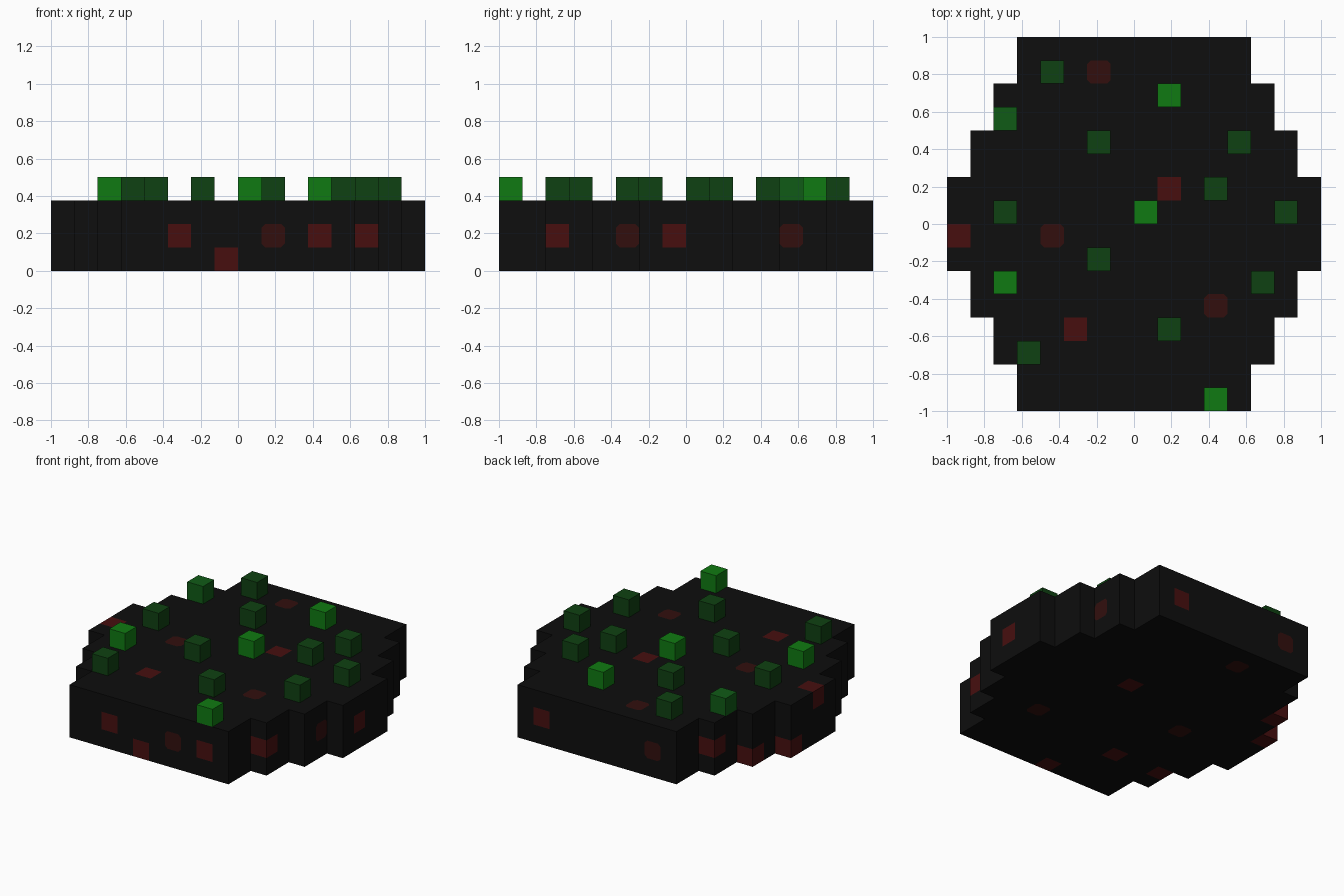
import bpy
import bmesh
import math
from mathutils import Vector

if "Cube" in bpy.data.objects:
    bpy.data.objects.remove(bpy.data.objects["Cube"], do_unlink=True)

CELL = 0.125      # one block
LAYERS = 3        # slab thickness in blocks


def material(name, rgb):
    m = bpy.data.materials.new(name)
    m.use_nodes = True
    m.diffuse_color = (*rgb, 1)
    bsdf = m.node_tree.nodes["Principled BSDF"]
    bsdf.inputs["Base Color"].default_value = (*rgb, 1)
    bsdf.inputs["Roughness"].default_value = 0.9
    return m


black = material("black", (0.0044, 0.0044, 0.0044))
red = material("red", (0.063, 0.0048, 0.0048))
dark_red = material("dark red", (0.032, 0.0046, 0.0042))
bright_green = material("bright green", (0.005, 0.195, 0.006))
mid_green = material("mid green", (0.005, 0.105, 0.008))
dark_green = material("dark green", (0.0048, 0.053, 0.006))

# Red blocks by column, row and layer; the ones inside show above and below
red_cells = {(5, 0, 1), (7, 0, 0), (11, 0, 1), (13, 2, 1), (15, 7, 1),
             (11, 15, 1), (2, 13, 1), (1, 11, 0), (0, 9, 0), (0, 7, 2),
             (2, 3, 0)}
dim_cells = {(9, 0, 1), (14, 5, 1), (13, 12, 1), (4, 15, 1)}
for k in (0, LAYERS - 1):
    red_cells |= {(i, j, k) for i, j in ((9, 9), (5, 3))}
    dim_cells |= {(i, j, k) for i, j in ((6, 14), (4, 7), (11, 4))}


def solid(i, j, k):
    """Stepped round outline: the half width drops one block every two rows."""
    if not (0 <= j < 16 and 0 <= k < LAYERS):
        return False
    row = j - 8 if j >= 8 else 7 - j
    half = 8 - row // 2
    return 8 - half <= i < 8 + half


def add_face(bm, points, mat):
    bm.faces.new([bm.verts.new(p) for p in points]).material_index = mat


def add_side(bm, cell, axis, sign):
    """One outer square of a block; dark red squares get clipped corners."""
    centre = Vector(((cell[0] - 7.5) * CELL, (cell[1] - 7.5) * CELL,
                     (cell[2] + 0.5) * CELL))
    n, u, v = (Vector([float(a == (axis + s) % 3) for a in range(3)])
               for s in range(3))
    ring = [(-1, -1), (1, -1), (1, 1), (-1, 1)][::sign]
    pts = [centre + (n * sign + u * a + v * b) * CELL / 2 for a, b in ring]
    if cell not in dim_cells:
        add_face(bm, pts, 1 if cell in red_cells else 0)
        return
    spot = []
    for q in range(4):
        before = pts[q].lerp(pts[q - 1], 0.16)
        after = pts[q].lerp(pts[(q + 1) % 4], 0.16)
        add_face(bm, (before, pts[q], after), 0)
        spot += [before, after]
    add_face(bm, spot, 2)


# Slab: outer faces of all the blocks
bm = bmesh.new()
for i in range(16):
    for j in range(16):
        for k in range(LAYERS):
            if not solid(i, j, k):
                continue
            for axis in range(3):
                for sign in (1, -1):
                    near = [i, j, k]
                    near[axis] += sign
                    if not solid(*near):
                        add_side(bm, (i, j, k), axis, sign)
bmesh.ops.remove_doubles(bm, verts=bm.verts[:], dist=1e-4)
mesh = bpy.data.meshes.new("slab")
bm.to_mesh(mesh)
bm.free()
for m in (black, red, dark_red):
    mesh.materials.append(m)
slab = bpy.data.objects.new("slab", mesh)
bpy.context.collection.objects.link(slab)

# Green blocks standing on the slab, by column and row
studs = [
    ("bright_block", bright_green, [(9, 13), (8, 8), (2, 5), (11, 0)]),
    ("mid_block", mid_green, [(2, 12)]),
    ("dark_block", dark_green, [(4, 14), (6, 11), (12, 11), (11, 9), (14, 8),
                                (2, 8), (6, 6), (13, 5), (9, 3), (3, 2)]),
]
for name, mat, cells in studs:
    for n, (i, j) in enumerate(cells, 1):
        bpy.ops.mesh.primitive_cube_add(
            size=CELL, location=((i - 7.5) * CELL, (j - 7.5) * CELL,
                                 (LAYERS + 0.5) * CELL))
        block = bpy.context.object
        block.name = f"{name}_{n}"
        block.data.materials.append(mat)
